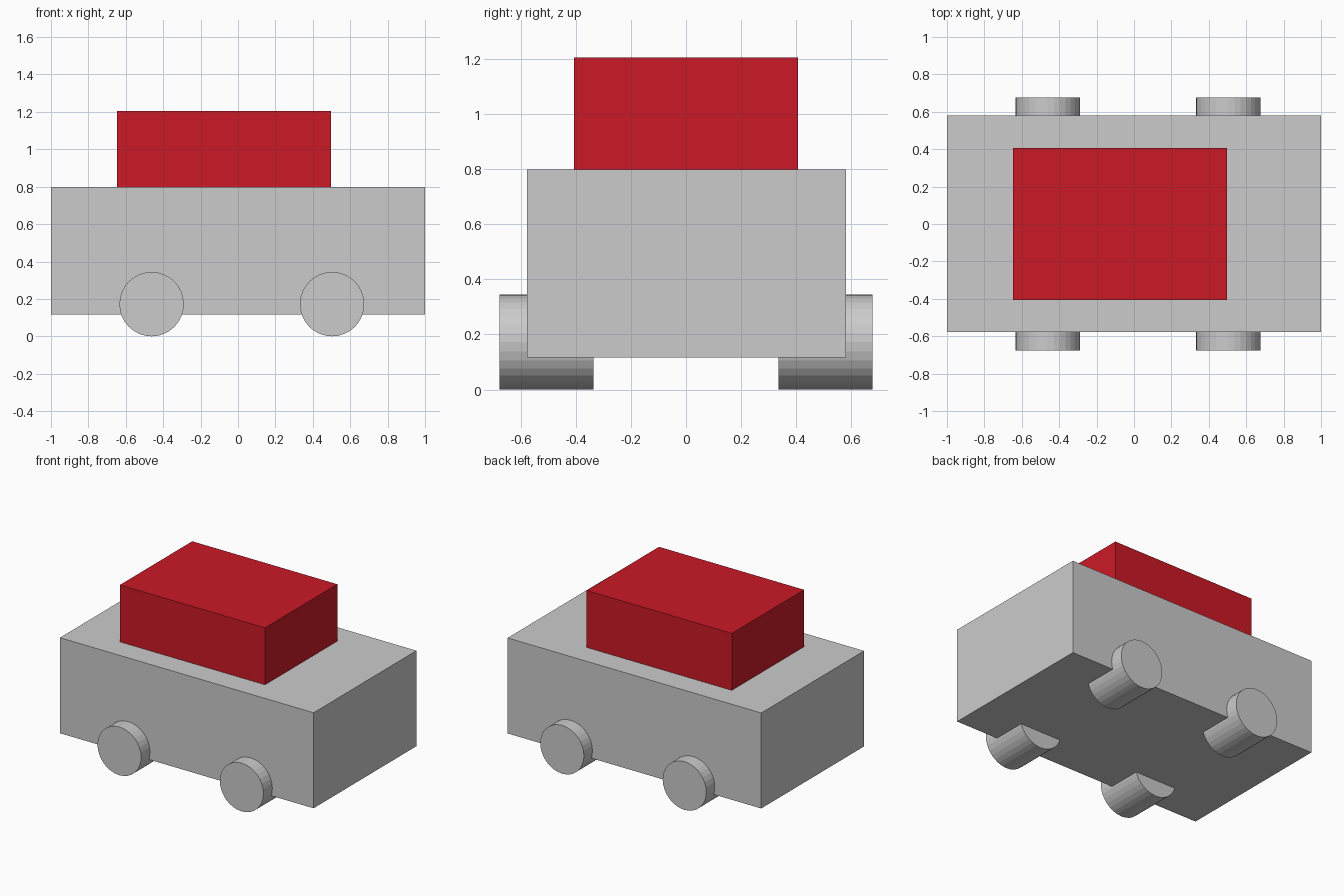
import bpy
import math

if "Cube" in bpy.data.objects:
    bpy.data.objects.remove(bpy.data.objects["Cube"])


def box(name, lo, hi):
    centre = [(a + b) / 2 for a, b in zip(lo, hi)]
    bpy.ops.mesh.primitive_cube_add(size=1, location=centre)
    obj = bpy.context.object
    obj.name = name
    obj.scale = [b - a for a, b in zip(lo, hi)]
    bpy.ops.object.transform_apply(location=False, rotation=False, scale=True)
    return obj


# Lower body
box("body", (-1.0, -0.577, 0.117), (1.0, 0.581, 0.798))

# Red cabin, set slightly to one end
cabin = box("cabin", (-0.646, -0.407, 0.798), (0.498, 0.407, 1.204))
red = bpy.data.materials.new("red")
red.diffuse_color = (0.6, 0.01, 0.02, 1)
red.use_nodes = True
red.node_tree.nodes["Principled BSDF"].inputs["Base Color"].default_value = red.diffuse_color
cabin.data.materials.append(red)

# Four wheels, partly sunk into the body
R, WIDTH, OUTER = 0.172, 0.342, 0.677
for end, x in (("left", -0.462), ("right", 0.503)):
    for side, s in (("front", -1), ("back", 1)):
        bpy.ops.mesh.primitive_cylinder_add(
            vertices=32, radius=R, depth=WIDTH,
            location=(x, s * (OUTER - WIDTH / 2), R),
            rotation=(math.pi / 2, 0, 0))
        bpy.context.object.name = f"{side}_{end}_wheel"
